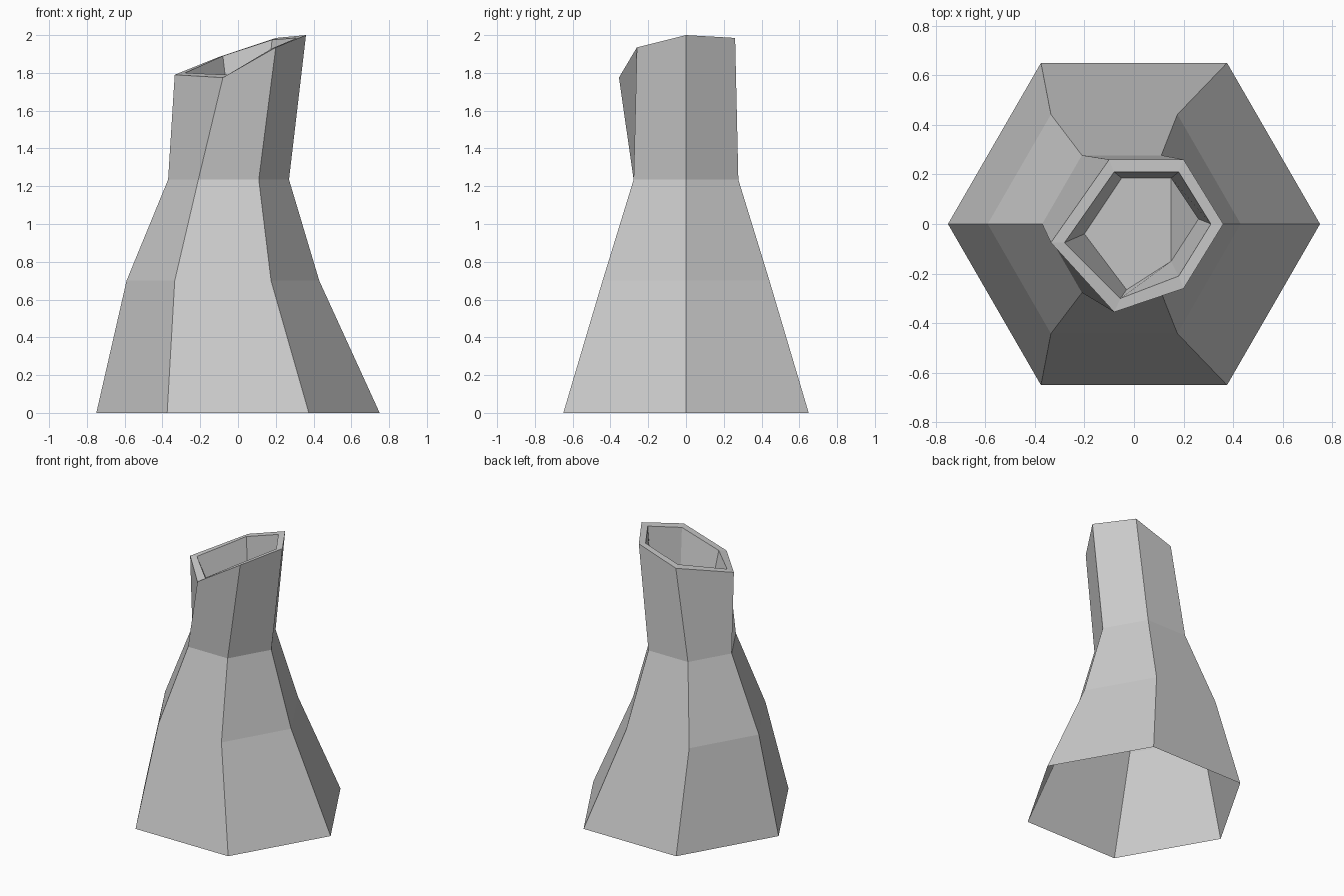
import bpy
import bmesh
from math import cos, sin, radians

cube = bpy.data.objects.get("Cube")
if cube:
    bpy.data.objects.remove(cube)

# One plain grey for the whole chimney
grey = bpy.data.materials.new("stone_grey")
grey.use_nodes = True
colour = (0.6, 0.6, 0.6, 1)
grey.diffuse_color = colour
grey.node_tree.nodes["Principled BSDF"].inputs["Base Color"].default_value = colour


def hexagon(radius, shift, z):
    """Level six-sided ring, counter-clockwise from +x."""
    return [(shift + radius * cos(radians(60 * i)), radius * sin(radians(60 * i)), z)
            for i in range(6)]


# Flared body: each level ring leans further to one side
rings = [hexagon(0.75, 0, 0), hexagon(0.51, -0.08, 0.7), hexagon(0.32, -0.05, 1.235)]

# Slanted mouth: outer lip, inner lip and the sunken floor
rings.append([(0.36, 0, 2), (0.2, 0.26, 1.985), (-0.1, 0.26, 1.885),
              (-0.335, -0.075, 1.79), (-0.08, -0.355, 1.775), (0.2, -0.26, 1.935)])
rings.append([(0.31, 0, 1.985), (0.18, 0.21, 1.975), (-0.08, 0.21, 1.89),
              (-0.28, -0.075, 1.8), (-0.055, -0.3, 1.79), (0.18, -0.21, 1.93)])
rings.append([(0.26, 0.02, 1.6), (0.15, 0.185, 1.67), (-0.05, 0.185, 1.63),
              (-0.2, -0.04, 1.58), (-0.03, -0.265, 1.57), (0.15, -0.15, 1.64)])

bm = bmesh.new()
loops = [[bm.verts.new(p) for p in ring] for ring in rings]

# Skin between neighbouring rings; the base stays open
for low, high in zip(loops, loops[1:]):
    for i in range(6):
        j = (i + 1) % 6
        bm.faces.new((low[i], low[j], high[j], high[i]))

# Floor of the mouth, with a steeper corner piece
floor = loops[-1]
bm.faces.new(floor[1:])
bm.faces.new((floor[0], floor[1], floor[5]))

mesh = bpy.data.meshes.new("chimney")
bm.to_mesh(mesh)
bm.free()
mesh.materials.append(grey)
chimney = bpy.data.objects.new("chimney", mesh)
bpy.context.collection.objects.link(chimney)
